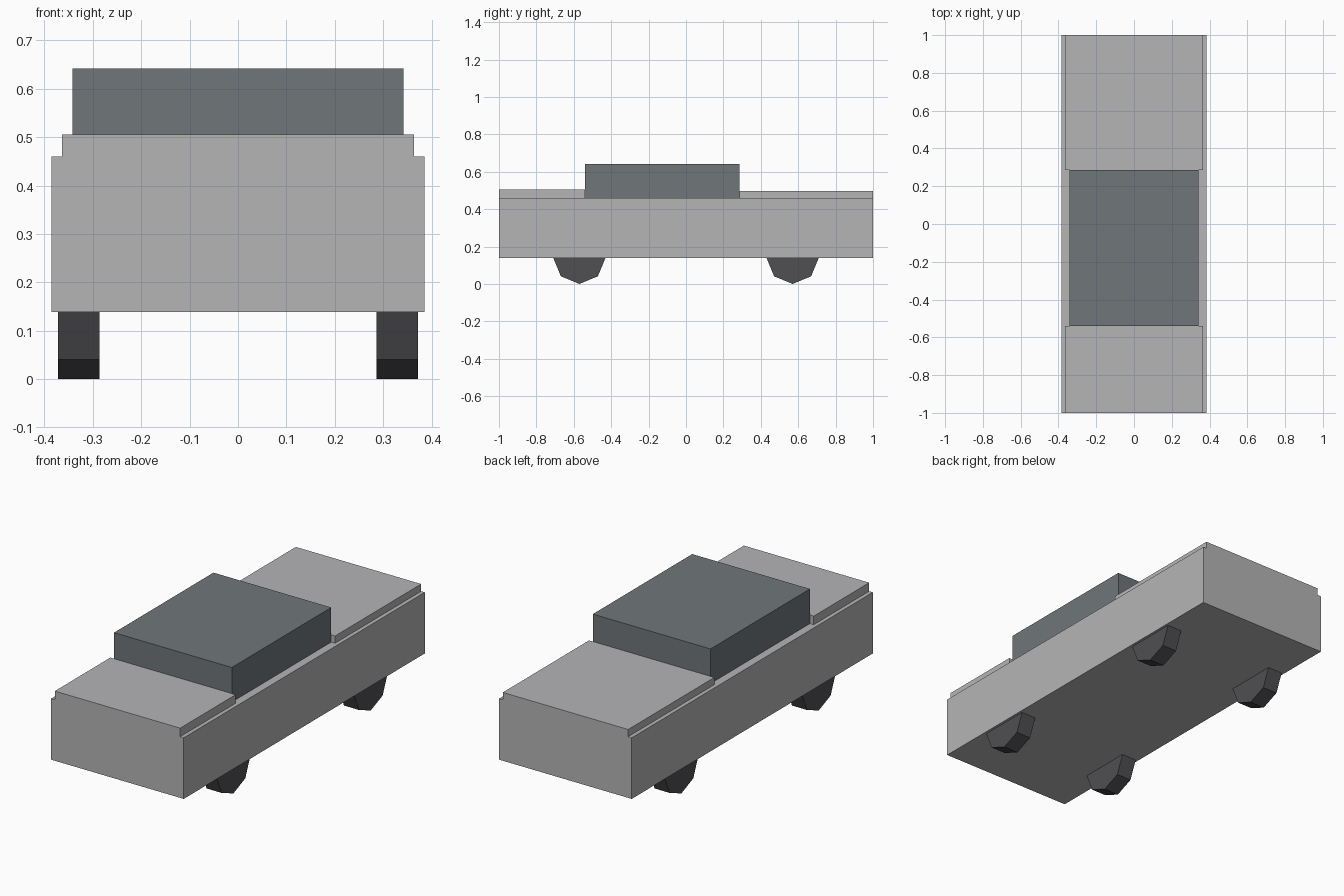
import bpy
import math

cube = bpy.data.objects.get("Cube")
if cube:
    bpy.data.objects.remove(cube, do_unlink=True)


def make_material(name, colour):
    mat = bpy.data.materials.new(name)
    mat.use_nodes = True
    mat.diffuse_color = (*colour, 1)
    mat.node_tree.nodes["Principled BSDF"].inputs["Base Color"].default_value = (*colour, 1)
    return mat


silver = make_material("silver paint", (0.46, 0.46, 0.47))
glass = make_material("grey glass", (0.16, 0.18, 0.195))
rubber = make_material("dark rubber", (0.08, 0.077, 0.085))


def box(name, half_width, y0, y1, z0, z1, mat):
    """Block centred on x, spanning the given y and z ranges."""
    bpy.ops.mesh.primitive_cube_add(size=1, location=(0, (y0 + y1) / 2, (z0 + z1) / 2))
    obj = bpy.context.object
    obj.name = name
    obj.scale = (2 * half_width, y1 - y0, z1 - z0)
    bpy.ops.object.transform_apply(location=False, rotation=False, scale=True)
    obj.data.materials.append(mat)
    return obj


# Body, hood, trunk and cabin
box("body", 0.385, -1, 1, 0.139, 0.46, silver)
box("hood", 0.364, -1, -0.54, 0.45, 0.505, silver)
box("trunk", 0.364, 0.285, 1, 0.45, 0.498, silver)
box("cabin", 0.342, -0.54, 0.285, 0.45, 0.642, glass)

# Eight-sided wheels, each with one corner on the ground
radius = 0.14
for end, y in (("front", -0.57), ("rear", 0.57)):
    for side, sign in (("left", 1), ("right", -1)):
        bpy.ops.mesh.primitive_cylinder_add(
            vertices=8, radius=radius, depth=0.086,
            location=(sign * 0.329, y, radius), rotation=(0, math.pi / 2, 0))
        wheel = bpy.context.object
        wheel.name = f"{end}_{side}_wheel"
        wheel.data.materials.append(rubber)
